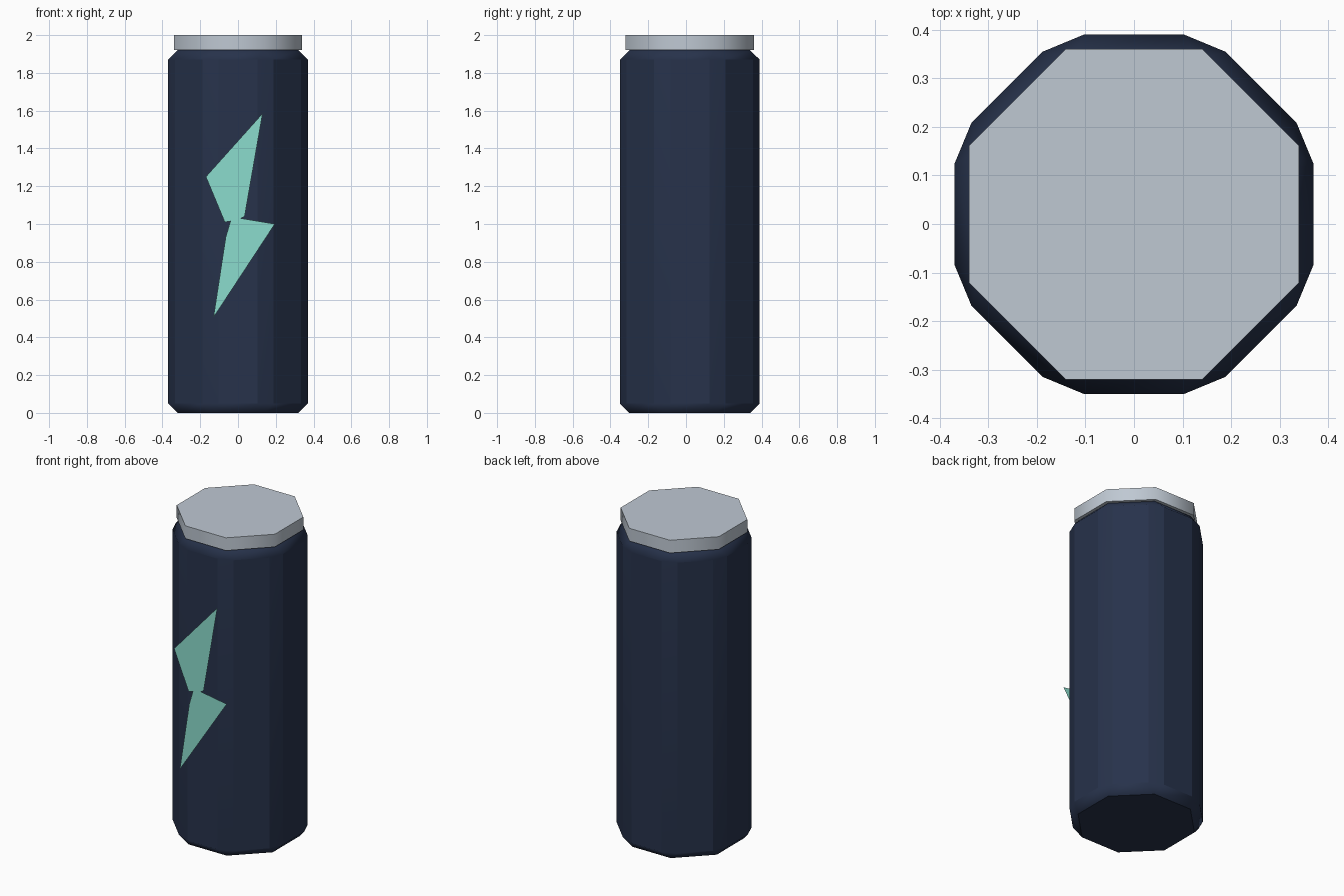
import bpy
import bmesh
from math import radians, cos

if "Cube" in bpy.data.objects:
    bpy.data.objects.remove(bpy.data.objects["Cube"])

CENTRE_Y = 0.02


def material(name, rgb):
    m = bpy.data.materials.new(name)
    m.use_nodes = True
    m.diffuse_color = (*rgb, 1)
    bsdf = m.node_tree.nodes["Principled BSDF"]
    bsdf.inputs["Base Color"].default_value = (*rgb, 1)
    bsdf.inputs["Roughness"].default_value = 0.6
    return m


def octagon(name, half_width, z0, z1, mat, smooth_angle):
    """Eight-sided prism with a flat side facing the front."""
    bpy.ops.mesh.primitive_cylinder_add(
        vertices=8, radius=half_width / cos(radians(22.5)), depth=z1 - z0,
        location=(0, CENTRE_Y, (z0 + z1) / 2), rotation=(0, 0, radians(22.5)))
    ob = bpy.context.object
    ob.name = name
    ob.data.materials.append(mat)
    bpy.ops.object.transform_apply(location=False, rotation=True, scale=False)
    bpy.ops.object.shade_smooth_by_angle(angle=radians(smooth_angle))
    return ob


navy = material("navy", (0.020, 0.032, 0.070))
silver = material("silver", (0.52, 0.58, 0.65))
mint = material("mint green", (0.26, 0.72, 0.61))

# Can body: chamfered all round, with shading blended across the chamfers
body = octagon("can_body", 0.37, 0, 1.92, navy, 30)
bevel = body.modifiers.new("chamfer", "BEVEL")
bevel.width = 0.05
bevel.segments = 1
bevel.limit_method = "ANGLE"
bpy.ops.object.modifier_apply(modifier=bevel.name)
bpy.ops.object.shade_smooth_by_angle(angle=radians(50))
weighted = body.modifiers.new("flat panels", "WEIGHTED_NORMAL")
weighted.keep_sharp = True

# Lid: slightly overhanging the chamfered shoulder
octagon("lid", 0.34, 1.92, 2.0, silver, 50)

# Lightning bolt: flat sheet just in front of the body
outline = [(0.13, 1.585), (-0.17, 1.25), (-0.07, 1.01), (-0.04, 1.015),
           (-0.065, 0.93), (-0.13, 0.505), (0.195, 1.0), (0.015, 1.03),
           (0.035, 1.04)]
bm = bmesh.new()
face = bm.faces.new([bm.verts.new((x, -0.39, z)) for x, z in outline])
face.normal_update()
if face.normal.y > 0:
    face.normal_flip()
bmesh.ops.triangulate(bm, faces=[face])
mesh = bpy.data.meshes.new("lightning_bolt")
bm.to_mesh(mesh)
bm.free()
mesh.materials.append(mint)
bolt = bpy.data.objects.new("lightning_bolt", mesh)
bpy.context.collection.objects.link(bolt)
